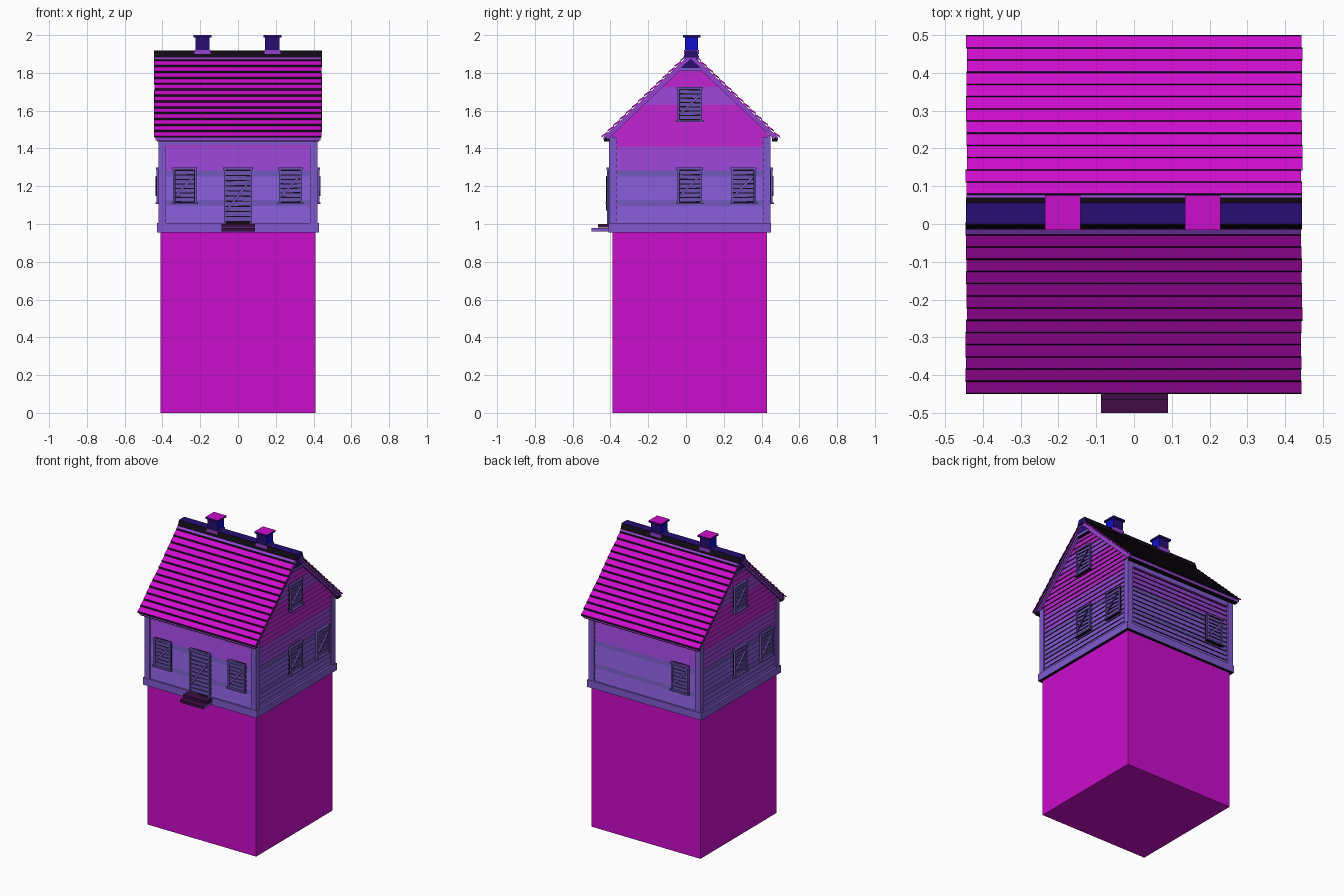
import bpy, bmesh, random
from math import atan2, hypot, pi
from mathutils import Matrix, Vector

random.seed(4)
cube = bpy.data.objects.get("Cube")
if cube:
    bpy.data.objects.remove(cube, do_unlink=True)

COLOURS = {
    "magenta": (0.60, 0.004, 0.60), "violet": (0.22, 0.10, 0.62),
    "purple": (0.30, 0.055, 0.62), "orchid": (0.46, 0.016, 0.56),
    "shadow_violet": (0.15, 0.085, 0.45), "blue": (0.005, 0.005, 0.60),
    "navy": (0.02, 0.004, 0.17), "plum": (0.05, 0.004, 0.06),
    "black": (0.006, 0.003, 0.008),
}
NAMES = list(COLOURS)
MATS = []
for name, rgb in COLOURS.items():
    m = bpy.data.materials.new(name)
    m.use_nodes = True
    m.diffuse_color = (*rgb, 1)
    m.node_tree.nodes["Principled BSDF"].inputs["Base Color"].default_value = (*rgb, 1)
    MATS.append(m)

CY = 0.02          # centre of the house in depth
SLOPE = 0.965      # rise of the roof per unit of run


class Part:
    """Collects flat-faced solids into one named object."""

    def __init__(self, name):
        self.name, self.bm = name, bmesh.new()

    def solid(self, low, high, colour, rule=None, matrix=None):
        a = [self.bm.verts.new(p) for p in low]
        b = [self.bm.verts.new(p) for p in high]
        n = len(a)
        faces = [self.bm.faces.new(a), self.bm.faces.new(b)]
        for i in range(n):
            j = (i + 1) % n
            faces.append(self.bm.faces.new((a[i], a[j], b[j], b[i])))
        bmesh.ops.recalc_face_normals(self.bm, faces=faces)
        for f in faces:
            f.normal_update()
            f.material_index = NAMES.index((rule and rule(f.normal)) or colour)
        if matrix:
            bmesh.ops.transform(self.bm, matrix=matrix, verts=a + b)

    def box(self, x, y, z, colour, rule=None, matrix=None):
        ring = [(x[0], y[0]), (x[1], y[0]), (x[1], y[1]), (x[0], y[1])]
        self.solid([(*p, z[0]) for p in ring], [(*p, z[1]) for p in ring],
                   colour, rule, matrix)

    def profile(self, pts, x0, x1, colour, rule=None):
        self.solid([(x0, *p) for p in pts], [(x1, *p) for p in pts], colour, rule)

    def finish(self):
        mesh = bpy.data.meshes.new(self.name)
        self.bm.to_mesh(mesh)
        self.bm.free()
        for m in MATS:
            mesh.materials.append(m)
        obj = bpy.data.objects.new(self.name, mesh)
        bpy.context.collection.objects.link(obj)


def black_below(n):
    return "black" if n.z < -0.5 else None


# Tall plinth and sill around the foot of the house
part = Part("plinth")
part.box((-0.41, 0.41), (-0.39, 0.43), (0, 0.956), "magenta")
part.finish()
part = Part("sill")
part.box((-0.43, 0.43), (-0.41, 0.45), (0.956, 1.005), "violet", black_below)
part.finish()

# Clapboard walls: one tapered course per board, narrowing into the gables
part = Part("clapboards")
H, T = 0.0315, 0.007


def half_depth(z):
    return max(0.004, min(0.42, (1.885 - z) / SLOPE))


def wall_colour(z):
    if 1.09 < z < 1.125 or 1.255 < z < 1.29:
        return "shadow_violet"
    if z < 1.26:
        return "violet"
    if z < 1.40 or 1.64 < z < 1.73:
        return "purple"
    return "orchid"


def ring(hx, hy, z):
    return [(sx * hx, CY + sy * hy, z) for sx, sy in ((-1, -1), (1, -1), (1, 1), (-1, 1))]


for i in range(28):
    z = 1 + i * H
    lap = T if z < 1.42 else 0
    part.solid(ring(0.41 + T, half_depth(z) + lap - T, z),
               ring(0.411, half_depth(z + H) - T, z + H),
               wall_colour(z + H / 2), black_below)
part.finish()

# Corner boards and frieze boards under the eaves
part = Part("corner_boards")
for sx in (-1, 1):
    for sy in (-1, 1):
        x, y = sx * 0.402, CY + sy * 0.407
        part.box((x - 0.02, x + 0.02), (y - 0.02, y + 0.02), (1.005, 1.46), "violet")
for sy in (-1, 1):
    y = CY + sy * 0.419
    part.box((-0.415, 0.415), (y - 0.006, y + 0.006), (1.415, 1.47), "violet")
part.finish()

# Roof slopes: overlapping board courses with dark undersides
RIDGE_Y, EAVE, EAVE_Z, N = 0.025, 0.472, 1.465, 14
RUN = (EAVE - 0.02) / N
for sy, side in ((-1, "front"), (1, "back")):
    part = Part(side + "_roof")
    for i in range(N):
        d0, d1 = EAVE - i * RUN, EAVE - (i + 1) * RUN
        z0 = EAVE_Z + i * RUN * SLOPE
        z1 = z0 + RUN * SLOPE
        pts = [(RIDGE_Y + sy * d, z) for d, z in (
            (d0 + 0.003, z0 - 0.008), (d0, z0 + 0.002), (d1, z1 - 0.007), (d1, z1 - 0.018))]
        wob = random.uniform(-0.002, 0.002)
        part.profile(pts, -0.444 + wob, 0.444 + wob,
                     "purple" if i == N - 1 else "magenta",
                     lambda n: "black" if n.z < 0.3 and abs(n.y) > 0.5 else None)
    # Sheathing below the courses, rake boards on the gable ends and a gutter
    drop = EAVE * SLOPE
    deck = [(RIDGE_Y + sy * d, z) for d, z in (
        (EAVE - 0.01, EAVE_Z - 0.022), (EAVE - 0.01, EAVE_Z - 0.006),
        (0, EAVE_Z + drop - 0.016), (0, EAVE_Z + drop - 0.034))]
    part.profile(deck, -0.438, 0.438, "purple", black_below)
    rake = [(RIDGE_Y + sy * d, z) for d, z in (
        (0.44, EAVE_Z - 0.018), (0.44, EAVE_Z + 0.012),
        (0, EAVE_Z + drop - 0.025), (0, EAVE_Z + drop - 0.055))]
    for x in (-0.424, 0.424):
        part.profile(rake, x - 0.009, x + 0.009, "purple")
    y = RIDGE_Y + sy * 0.445
    part.box((-0.43, 0.43), (y - 0.014, y + 0.014), (1.437, 1.458), "black")
    part.finish()

# Ridge cap, navy on top with dark flanks
part = Part("ridge_cap")
part.profile([(-0.014, 1.882), (0.0, 1.918), (0.056, 1.918), (0.07, 1.882)],
             -0.445, 0.445, "black",
             lambda n: "navy" if n.z > 0.8 or abs(n.x) > 0.5 else None)
part.finish()

# Small dark brace in the peak of each gable
part = Part("gable_braces")
for x in (-0.424, 0.424):
    part.profile([(-0.03, 1.825), (0.08, 1.825), (0.025, 1.875)], x - 0.01, x + 0.01, "navy")
    part.box((x - 0.013, x + 0.013), (-0.03, 0.08), (1.81, 1.825), "violet", black_below)
part.finish()

# Chimneys
for x, side in ((-0.188, "right"), (0.182, "left")):
    part = Part(side + "_chimney")
    part.box((x - 0.038, x + 0.038), (-0.006, 0.064), (1.86, 1.988), "navy",
             lambda n: "blue" if abs(n.x) > 0.5 else None)
    part.box((x - 0.047, x + 0.047), (-0.016, 0.076), (1.988, 2.0), "navy",
             lambda n: "magenta" if n.z > 0.5 else None)
    part.box((x - 0.042, x + 0.042), (-0.01, 0.07), (1.9, 1.922), "purple")
    part.finish()


# Boarded openings: dark backing, frame, loose slats and a diagonal brace
def boarded(name, place, angle, z0, z1, w, slats, ledge=True):
    part = Part(name)
    m = Matrix.Translation(place) @ Matrix.Rotation(angle, 4, 'Z')
    h = w / 2

    def bar(x, y, z, colour="shadow_violet", roll=0.0):
        mid = Vector((sum(x) / 2, 0, sum(z) / 2))
        turn = Matrix.Translation(mid) @ Matrix.Rotation(roll, 4, 'Y') @ Matrix.Translation(-mid)
        part.box(x, y, z, colour, black_below, m @ turn)

    bar((-h, h), (-0.006, 0.01), (z0, z1), "black")
    for s in (-1, 1):
        bar(sorted((s * h, s * (h - 0.011))), (-0.015, 0), (z0, z1))
    bar((-h - 0.004, h + 0.004), (-0.017, 0), (z1 - 0.012, z1))
    if ledge:
        bar((-h - 0.008, h + 0.008), (-0.021, 0), (z0, z0 + 0.01))
    pitch = (z1 - z0 - 0.026) / slats
    for i in range(slats):
        z = z0 + 0.012 + i * pitch
        bar((0.012 - h, h - 0.012), (-0.012, 0), (z + 0.003, z + pitch - 0.003),
            roll=random.uniform(-0.03, 0.03))
    dx, dz, zm = w - 0.035, (z1 - z0) * 0.5, (z0 + z1) / 2
    half = hypot(dx, dz) / 2
    bar((-half, half), (-0.02, -0.008), (zm - 0.006, zm + 0.006), "violet", -atan2(dz, dx))
    part.finish()


LOW, HIGH = 1.105, 1.298
FRONT, BACK = CY - 0.424, CY + 0.424
boarded("front_door", (0, FRONT, 0), 0, 1.0, HIGH, 0.15, 10, False)
boarded("front_right_window", (-0.282, FRONT, 0), 0, LOW, HIGH, 0.124, 7)
boarded("front_left_window", (0.278, FRONT, 0), 0, LOW, HIGH, 0.124, 7)
boarded("back_window", (-0.27, BACK, 0), pi, LOW, HIGH, 0.124, 7)
for s, side in ((1, "left"), (-1, "right")):
    for y, z0, z1, label in ((0.0, LOW, HIGH, "middle"), (0.285, LOW, HIGH, "end"),
                             (0.0, 1.54, 1.725, "attic")):
        boarded(f"{side}_{label}_window", (s * 0.416, CY + s * y, 0), s * pi / 2,
                z0, z1, 0.13, 7)

# Door steps
part = Part("door_steps")
part.box((-0.088, 0.09), (-0.5, -0.4), (0.96, 0.978), "plum",
         lambda n: "violet" if abs(n.x) > 0.5 else None)
part.box((-0.088, 0.09), (-0.465, -0.4), (0.982, 1.0), "plum")
part.finish()
